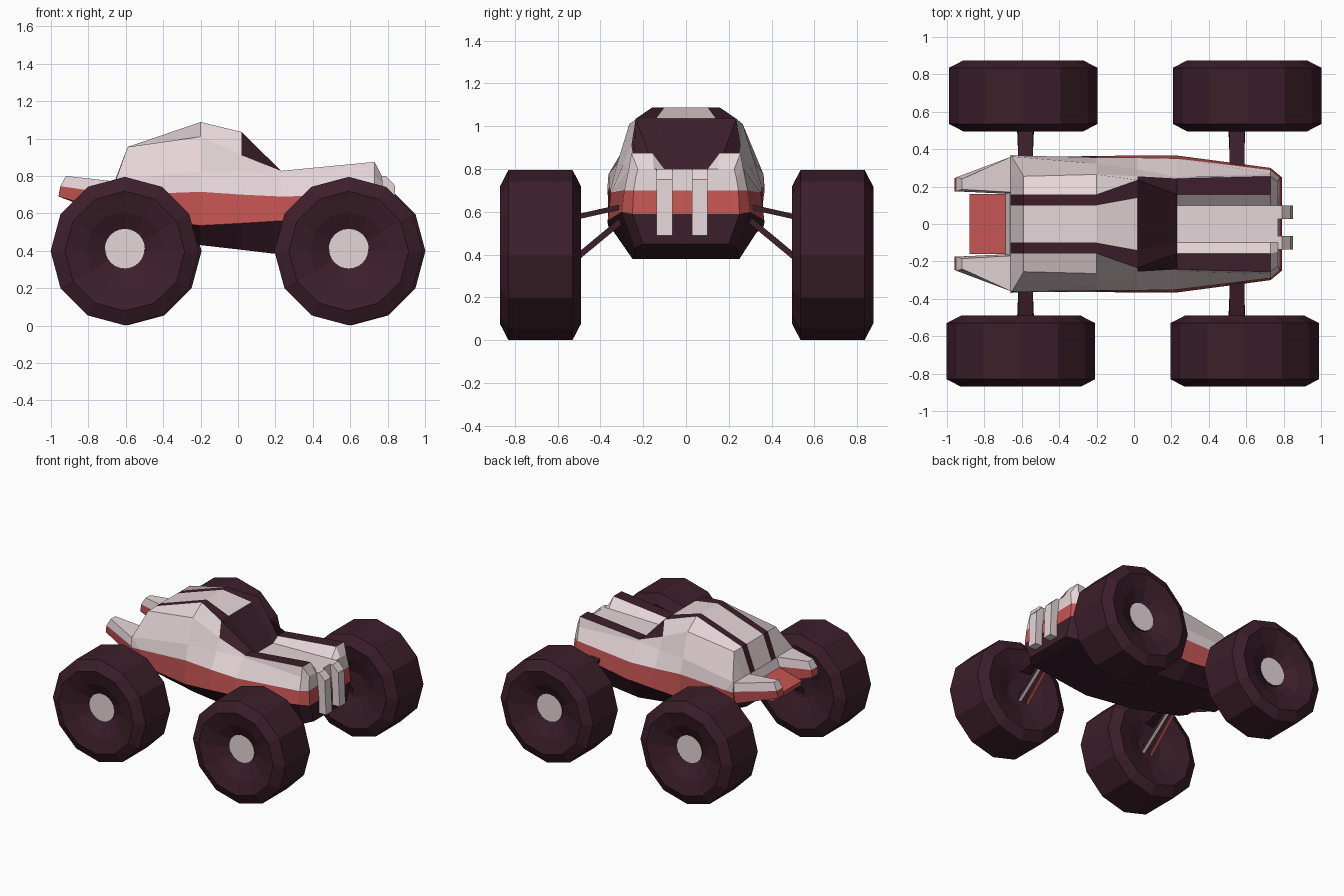
import bpy, bmesh, math
from mathutils import Vector

if "Cube" in bpy.data.objects:
    bpy.data.objects.remove(bpy.data.objects["Cube"])


def material(name, rgb):
    m = bpy.data.materials.new(name)
    m.diffuse_color = (*rgb, 1)
    m.use_nodes = True
    m.node_tree.nodes["Principled BSDF"].inputs["Base Color"].default_value = m.diffuse_color
    return m


MATS = [material("dark plum", (0.046, 0.0135, 0.0235)),
        material("pale grey", (0.79, 0.67, 0.695)),
        material("brick red", (0.56, 0.09, 0.087))]
DARK, PALE, RED = 0, 1, 2


def finish(bm, name):
    bmesh.ops.recalc_face_normals(bm, faces=bm.faces)
    me = bpy.data.meshes.new(name)
    bm.to_mesh(me)
    bm.free()
    for m in MATS:
        me.materials.append(m)
    ob = bpy.data.objects.new(name, me)
    bpy.context.collection.objects.link(ob)
    return ob


def loft(bm, rings, colour):
    """Bridge closed rings of points; colour(station, segment) picks the material."""
    vs = [[bm.verts.new(p) for p in r] for r in rings]
    n = len(vs[0])
    for s in range(len(vs) - 1):
        for i in range(n):
            j = (i + 1) % n
            f = bm.faces.new((vs[s][i], vs[s][j], vs[s + 1][j], vs[s + 1][i]))
            f.material_index = colour(s, i)
    return vs


# Body shell: half sections (y, z, optional x shift) from floor edge to roof stripe, at each x
sections = [
    (-0.66, [(.20, .53), (.35, .60), (.368, .70), (.363, .77), (.25, .77), (.157, .77), (.10, .77)]),
    (-0.59, [(.21, .50), (.355, .58), (.365, .70), (.361, .778, -.063), (.255, .955), (.157, .955), (.10, .955)]),
    (-0.20, [(.25, .43), (.364, .535), (.356, .715), (.322, .825), (.265, 1.01), (.157, 1.088), (.10, 1.088)]),
    (0.02, [(.25, .405), (.366, .547), (.354, .70), (.293, .822), (.255, .91), (.235, 1.035), (.14, 1.035)]),
    (0.23, [(.25, .38), (.366, .56), (.35, .69), (.252, .815), (.243, .827), (.157, .825), (.10, .79)]),
    (0.73, [(.24, .43), (.30, .60), (.288, .70), (.268, .80), (.255, .875), (.157, .875), (.10, .80)]),
    (0.79, [(.20, .45), (.25, .59), (.245, .70), (.235, .76), (.225, .80), (.15, .80), (.10, .80)]),
]


def body_colour(s, i):
    k = min(i, 12 - i)
    if k <= 0:
        return DARK                       # floor and sills
    if k == 1:
        return RED                        # side band
    if s == 3 and k >= 4:
        return DARK                       # windscreen
    if k == 4 and s == 4:
        return DARK                       # bonnet stripes
    if k == 5 and s < 3:
        return DARK                       # roof stripes
    return PALE


def section_ring(x, half):
    """Mirror a half section; the nose leans back above the red band."""
    pts = [(x + (p[2] if len(p) > 2 else 0) - (max(0, p[1] - .59) * .1 if x > .75 else 0), p[0], p[1])
           for p in half]
    return pts + [(px, -y, z) for px, y, z in reversed(pts)]


bm = bmesh.new()
vs = loft(bm, [section_ring(x, h) for x, h in sections], body_colour)
for ring in (vs[0], vs[-1]):              # banded end caps
    for i, c in enumerate((DARK, RED, PALE, PALE)):
        if ring is vs[0] and i == 3:
            continue
        bm.faces.new((ring[i], ring[i + 1], ring[12 - i], ring[13 - i])).material_index = c
finish(bm, "body")

# Tail fins, upturned and tapering backwards
fin_root = [(-.64, .16, .57), (-.64, .35, .60), (-.64, .366, .70),
            (-.655, .361, .77), (-.655, .17, .77), (-.64, .16, .70)]
fin_tip = [(-.96, .175, .69), (-.96, .245, .69), (-.95, .25, .745),
           (-.92, .24, .80), (-.92, .185, .80), (-.95, .175, .745)]
for side, label in ((1, "left"), (-1, "right")):
    bm = bmesh.new()
    vs = loft(bm, [[(x, side * y, z) for x, y, z in r] for r in (fin_root, fin_tip)],
              lambda s, i: PALE if i in (2, 3, 4) else RED)
    t = vs[1]
    bm.faces.new((t[0], t[1], t[2], t[5])).material_index = RED
    bm.faces.new((t[5], t[2], t[3], t[4])).material_index = PALE
    finish(bm, label + "_tail_fin")


def prism(name, outline, y0, y1, mat, under=None):
    """Extrude an x-z outline between two y positions; the last edge is the underside."""
    bm = bmesh.new()
    last = len(outline) - 1
    vs = loft(bm, [[(x, y, z) for x, z in outline] for y in (y0, y1)],
              lambda s, i: under if under is not None and i == last else mat)
    for r in vs:
        bm.faces.new(r).material_index = mat
    return finish(bm, name)


# Rear bumper between the fins, with a pale panel above it
prism("rear_bumper", [(-.64, .57), (-.64, .70), (-.69, .70), (-.88, .65), (-.87, .61)], -.16, .16, RED, DARK)
prism("rear_panel", [(-.64, .69), (-.64, .768), (-.662, .768), (-.69, .69)], -.165, .165, PALE)

# Grille bars on the nose
for n, (y0, y1) in enumerate(((-.137, -.063), (.028, .10))):
    prism("grille_bar_%d" % n,
          [(.735, .80), (.79, .80), (.838, .75), (.85, .49), (.75, .49)], y0, y1, PALE)


# Wheels: twelve-sided tyre turned around the axle, with a round hub
tyre = [(.10, -.13), (.21, -.165), (.32, -.19), (.397, -.15), (.397, .15), (.32, .19), (.21, .16), (.10, .105)]


def wheel(name, x, y, side):
    bm = bmesh.new()
    rs = [[(x + r * math.sin(a * math.pi / 6), y + side * d, .398 + r * math.cos(a * math.pi / 6))
           for a in range(12)] for r, d in tyre]
    vs = loft(bm, rs, lambda s, i: DARK)
    for r in (vs[0], vs[-1]):
        bm.faces.new(r)
    finish(bm, name + "_tyre")
    bm = bmesh.new()
    rs = [[(x + .107 * math.sin(a * math.pi / 12), y + side * d, .41 + .107 * math.cos(a * math.pi / 12))
           for a in range(24)] for d in (.09, .118)]
    vs = loft(bm, rs, lambda s, i: DARK)
    bm.faces.new(vs[1]).material_index = PALE
    finish(bm, name + "_hub")


def rod(name, a, b, wide, thick, under):
    """Thin bar with its own underside colour."""
    a, b = Vector(a), Vector(b)
    u = Vector((wide, 0, 0))
    v = (b - a).cross(u).normalized() * thick
    bm = bmesh.new()
    vs = loft(bm, [[p + u + v, p - u + v, p - u - v, p + u - v] for p in (a, b)], lambda s, i: DARK)
    for r in vs:
        bm.faces.new(r)
    bmesh.ops.recalc_face_normals(bm, faces=bm.faces)
    for f in bm.faces:
        if f.normal.z < -.5:
            f.material_index = under
    finish(bm, name)


for name, x, y, axle, side in (("rear_left", -.592, .685, -.58, 1), ("front_left", .605, .685, .55, 1),
                               ("rear_right", -.605, -.68, -.58, -1), ("front_right", .592, -.68, .55, -1)):
    wheel(name, x, y, side)
    # Suspension: flat upper arm over a pair of lower rods
    rod(name + "_upper_arm", (axle, side * .27, .63), (axle, side * .56, .565), .04, .012, DARK)
    for s, tag, under in ((-1, "_lower_rod_a", RED), (1, "_lower_rod_b", PALE)):
        rod(name + tag, (axle + s * .022, side * .27, .585), (axle + s * .034, side * .56, .345), .013, .014, under)
